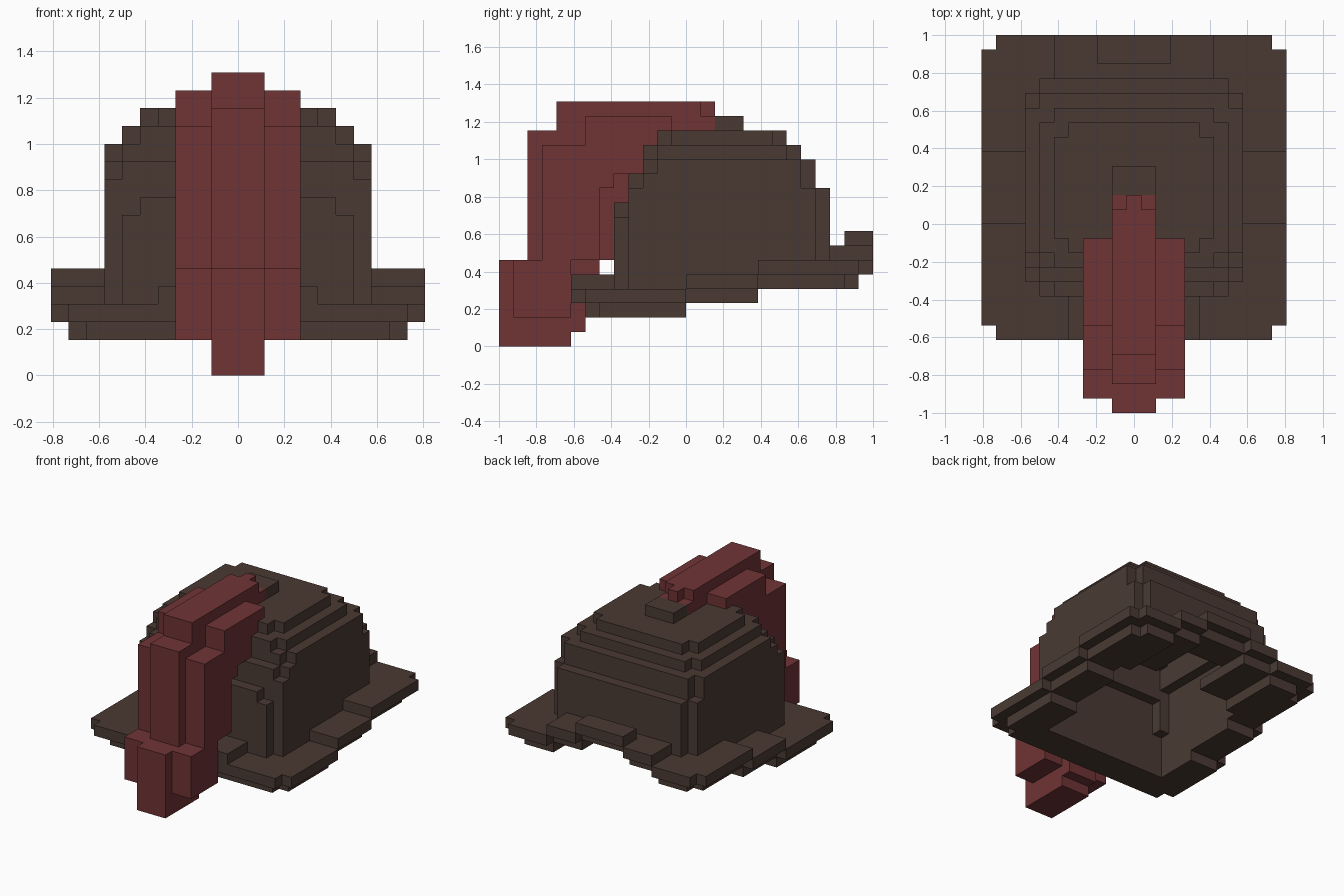
import bpy, bmesh, math

if "Cube" in bpy.data.objects:
    bpy.data.objects.remove(bpy.data.objects["Cube"])

U = 1 / 13  # size of one block


def fill(boxes, cells=None):
    """Add boxes (half_width, y0, y1, z0, z1), symmetric in x, to a cell set."""
    cells = set() if cells is None else cells
    for h, y0, y1, z0, z1 in boxes:
        n = int(h - 0.5)
        for i in range(-n, n + 1):
            for j in range(y0, y1):
                for k in range(z0, z1):
                    cells.add((i, j, k))
    return cells


def build(name, cells, mat):
    """Make a clean outer skin around a set of cells."""
    bm = bmesh.new()
    verts = {}

    def vert(p):
        if p not in verts:
            verts[p] = bm.verts.new(((p[0] - 0.5) * U, p[1] * U - 1, p[2] * U))
        return verts[p]

    for c in cells:
        for a in range(3):
            for s in (0, 1):
                nb = list(c)
                nb[a] += 2 * s - 1
                if tuple(nb) in cells:
                    continue
                b, d = (a + 1) % 3, (a + 2) % 3
                loop = []
                for ob, od in ((0, 0), (1, 0), (1, 1), (0, 1)):
                    p = list(c)
                    p[a] += s
                    p[b] += ob
                    p[d] += od
                    loop.append(vert(tuple(p)))
                bm.faces.new(loop if s else loop[::-1])
    bmesh.ops.dissolve_limit(bm, angle_limit=math.radians(1),
                             verts=bm.verts[:], edges=bm.edges[:])
    bmesh.ops.triangulate(bm, faces=[f for f in bm.faces if len(f.verts) > 4])
    me = bpy.data.meshes.new(name)
    bm.to_mesh(me)
    bm.free()
    me.materials.append(mat)
    ob = bpy.data.objects.new(name, me)
    bpy.context.collection.objects.link(ob)
    return ob


def material(name, rgb):
    m = bpy.data.materials.new(name)
    m.diffuse_color = (*rgb, 1)
    m.use_nodes = True
    m.node_tree.nodes["Principled BSDF"].inputs["Base Color"].default_value = m.diffuse_color
    return m


brown = material("dark_brown", (0.068, 0.042, 0.033))
red = material("dull_red", (0.162, 0.034, 0.036))

# Hollow inside of the hat, with stepped corners
hollow = fill([(6.5, 9, 19, 2, 6), (6.5, 10, 21, 6, 10), (5.5, 9, 22, 6, 9),
               (5.5, 10, 21, 10, 12), (5.5, 11, 20, 12, 13),
               (4.5, 12, 19, 13, 14)])

# Brim: three stepped sections rising to the back
brim = fill([
    (8.5, 6, 7, 2, 3), (9.5, 7, 13, 2, 3),
    (9.5, 5, 6, 3, 4), (10.5, 6, 13, 3, 4),
    (4.5, 5, 8, 4, 5),
    (9.5, 13, 18, 3, 4), (10.5, 13, 18, 4, 5),
    (9.5, 18, 24, 4, 5), (8.5, 24, 25, 4, 5),
    (10.5, 18, 25, 5, 6), (9.5, 25, 26, 5, 6),
])
# Stepped arch under the back of the brim, running in to the hollow
arch = fill([(5.5, 18, 26, 4, 5), (5.5, 25, 26, 5, 6), (2.5, 18, 26, 5, 6),
             (2.5, 25, 26, 6, 7)])
# Raised lip at the back
fill([(5.5, 23, 26, 6, 7), (2.5, 24, 26, 7, 8)], brim)

# Crown: stepped dome with chamfered corners
crown = fill([
    (6.5, 8, 9, 4, 9), (5.5, 8, 9, 9, 10),
    (7.5, 9, 22, 4, 11), (6.5, 22, 23, 4, 11),
    (7.5, 10, 21, 11, 12), (6.5, 9, 22, 11, 12),
    (7.5, 11, 21, 12, 13), (6.5, 10, 22, 12, 13),
    (6.5, 11, 20, 13, 14), (5.5, 10, 21, 13, 14),
    (5.5, 12, 19, 14, 15), (4.5, 11, 20, 14, 15),
])
build("hat_body", (brim | crown) - hollow - arch, brown)

# Button on top of the crown
build("top_button", fill([(1.5, 15, 17, 15, 16)]), brown)

# Plume: central ridge plus lower side panels, hanging over the front
plume = fill([
    (1.5, 0, 5, 0, 1), (1.5, 0, 6, 1, 3), (1.5, 0, 5, 3, 5), (1.5, 0, 7, 5, 6),
    (1.5, 2, 8, 6, 10), (1.5, 2, 9, 10, 12), (1.5, 2, 10, 12, 14),
    (1.5, 2, 11, 14, 15), (1.5, 4, 15, 15, 16),
    (1.5, 4, 14, 16, 17), (0.5, 14, 15, 16, 17),
    (3.5, 1, 5, 2, 6), (3.5, 3, 7, 6, 11), (3.5, 3, 8, 11, 12),
    (3.5, 3, 10, 12, 14), (3.5, 6, 11, 14, 15), (3.5, 6, 12, 15, 16),
])
build("plume", plume - brim - crown, red)
